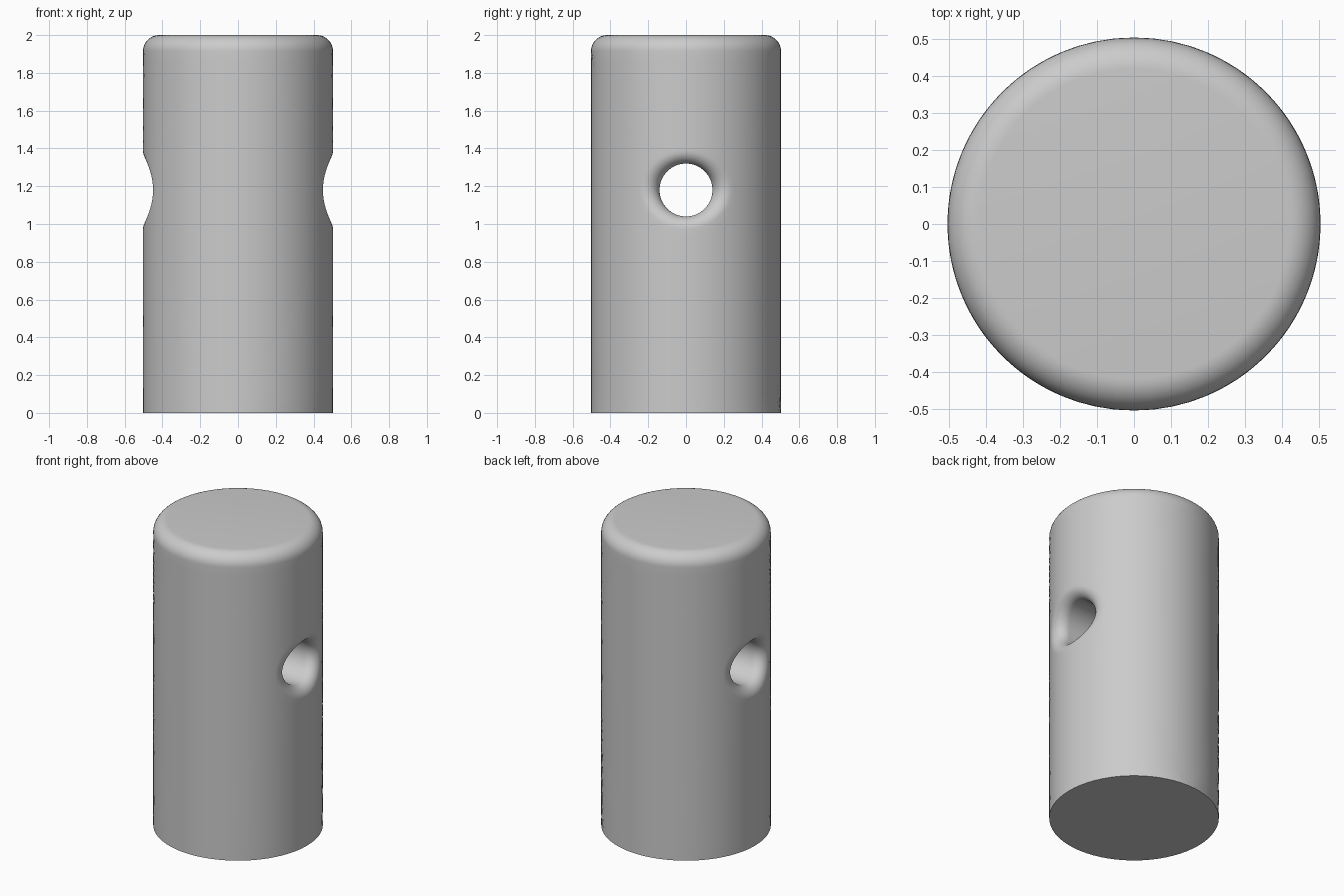
import bpy, bmesh
from math import sin, cos, pi, sqrt, atan2
from mathutils import Vector

cube = bpy.data.objects.get("Cube")
if cube:
    bpy.data.objects.remove(cube, do_unlink=True)

R, H = 0.503, 2.0            # peg radius and height
TOP = 0.085                  # top edge rounding
HOLE, LIP, HZ = 0.14, 0.068, 1.18   # cross hole radius, lip rounding, height
SIDE = 32                    # points along each edge of the half shell
N = SIDE * 4

mat = bpy.data.materials.new("plain grey")
mat.use_nodes = True
grey = (0.6, 0.6, 0.6, 1)
mat.diffuse_color = grey
mat.node_tree.nodes["Principled BSDF"].inputs["Base Color"].default_value = grey

bm = bmesh.new()


def ring(points):
    return [bm.verts.new(p) for p in points]


def bridge(a, b, closed=True):
    n = len(a)
    for i in range(n if closed else n - 1):
        j = (i + 1) % n
        bm.faces.new((a[i], a[j], b[j], b[i]))


def on_shell(phi, z, r=R):
    return Vector((r * cos(phi), r * sin(phi), z))


# Border of the unrolled half shell as (angle, height), counter-clockwise
def border(i):
    side, k = divmod(i, SIDE)
    t = k / SIDE
    u, v = [(t, 0), (1, t), (1 - t, 1), (0, 1 - t)][side]
    return (u - 0.5) * pi, v * (H - TOP)


# Rounded lip: a ball rolling between the hole wall and the shell
centres, inward, outward, contact = [], [], [], []
for i in range(N):
    th = -0.75 * pi + 2 * pi * i / N
    d = Vector((0, cos(th), sin(th)))
    c = d * (HOLE + LIP)
    c.x = sqrt((R - LIP) ** 2 - c.y ** 2)
    centres.append(c + Vector((0, 0, HZ)))
    inward.append(-d)
    outward.append(Vector((c.x, c.y, 0)).normalized())
    contact.append((atan2(c.y, c.x), HZ + c.z))

# Hole wall from the middle of the peg out to the lip
wall = ring([(0, p.y, p.z) for p in (c + n * LIP for c, n in zip(centres, inward))])
ARC = 10
for s in range(ARC + 1):
    nxt = ring([c + a.slerp(b, s / ARC) * LIP
                for c, a, b in zip(centres, inward, outward)])
    bridge(wall, nxt)
    wall = nxt

# Shell spreading from the lip to the border
SPREAD = 14
for s in range(1, SPREAD + 1):
    t = (s / SPREAD) ** 1.3
    nxt = ring([on_shell(p + (q[0] - p) * t, z + (q[1] - z) * t)
                for (p, z), q in zip(contact, map(border, range(N)))])
    bridge(wall, nxt)
    wall = nxt

# Flat base and rounded top
bm.faces.new(wall[:SIDE + 1])
edge = wall[2 * SIDE:3 * SIDE + 1]
for s in range(1, 11):
    a = s / 10 * pi / 2
    nxt = ring([on_shell(pi / 2 - pi * k / SIDE, H - TOP + TOP * sin(a),
                         R - TOP + TOP * cos(a)) for k in range(SIDE + 1)])
    bridge(edge, nxt, closed=False)
    edge = nxt
bm.faces.new(edge)

bmesh.ops.recalc_face_normals(bm, faces=bm.faces)
bm.faces.ensure_lookup_table()
top_face = max(bm.faces, key=lambda f: f.calc_center_median().z)
if top_face.normal.z < 0:
    bmesh.ops.reverse_faces(bm, faces=bm.faces)

mesh = bpy.data.meshes.new("drilled_peg")
bm.to_mesh(mesh)
bm.free()
mesh.materials.append(mat)
peg = bpy.data.objects.new("drilled_peg", mesh)
bpy.context.collection.objects.link(peg)

# Second half by mirroring
mirror = peg.modifiers.new("other half", 'MIRROR')
mirror.use_axis = (True, False, False)
mirror.merge_threshold = 0.0005

bpy.ops.object.select_all(action='DESELECT')
peg.select_set(True)
bpy.context.view_layer.objects.active = peg
bpy.ops.object.modifier_apply(modifier=mirror.name)
bpy.ops.object.shade_smooth_by_angle(angle=0.6)
